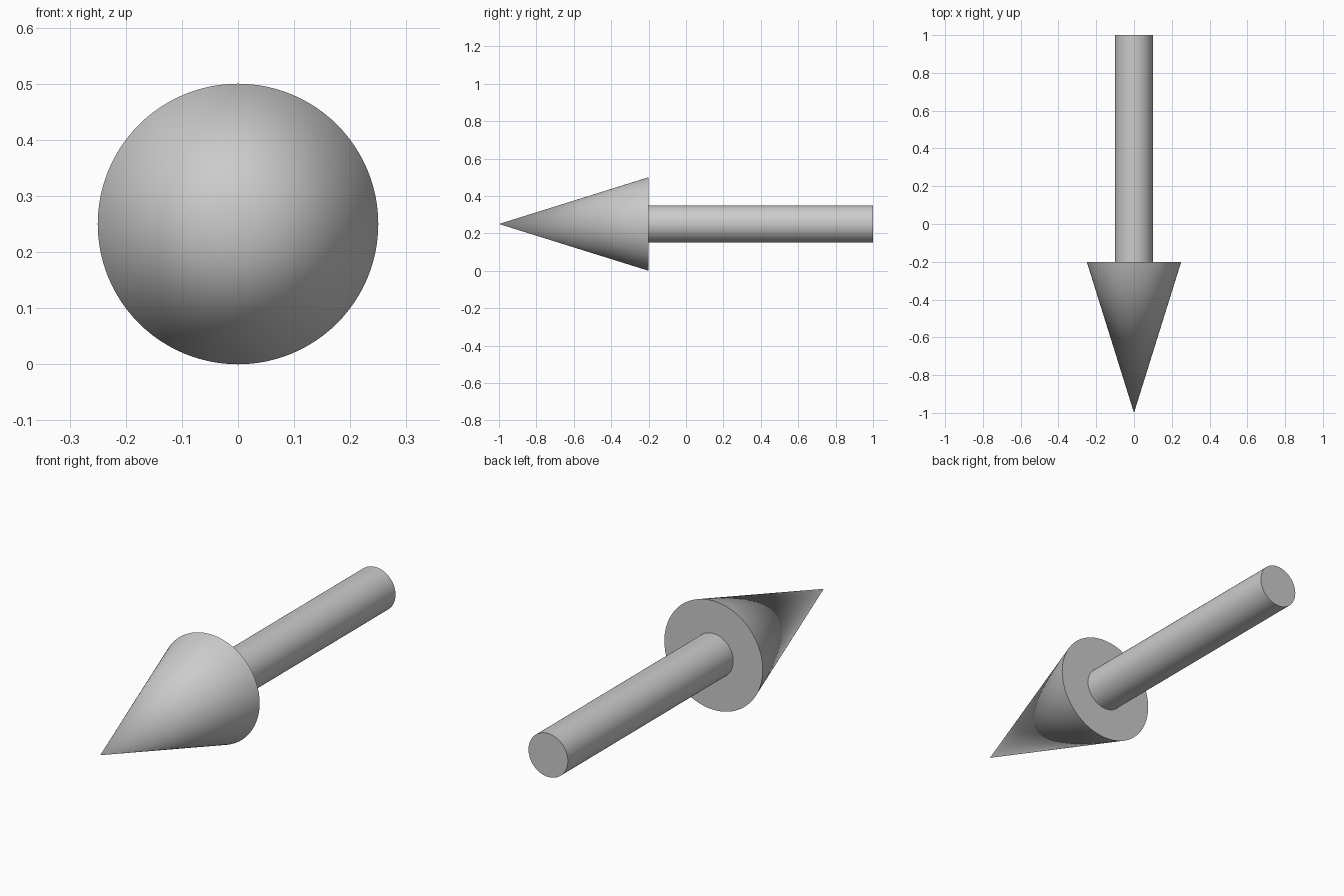
import bpy
from math import pi, radians

if "Cube" in bpy.data.objects:
    bpy.data.objects.remove(bpy.data.objects["Cube"])

SIDES = 96
AXIS_Z = 0.25


def lengthwise_part(name, front_y, back_y, front_radius, back_radius):
    """Round part running along y, with smooth sides and crisp rims."""
    bpy.ops.mesh.primitive_cone_add(
        vertices=SIDES, radius1=back_radius, radius2=front_radius,
        depth=back_y - front_y, end_fill_type='NGON',
        location=(0, (front_y + back_y) / 2, AXIS_Z),
        rotation=(pi / 2, 0, 0))
    part = bpy.context.object
    part.name = name
    bpy.ops.object.shade_smooth_by_angle(angle=radians(30))
    return part


# Pointed head, tip towards the front
lengthwise_part("arrow_head", -1.0, -0.2, 0.0, 0.25)

# Straight round shaft
lengthwise_part("arrow_shaft", -0.2, 1.0, 0.1, 0.1)
